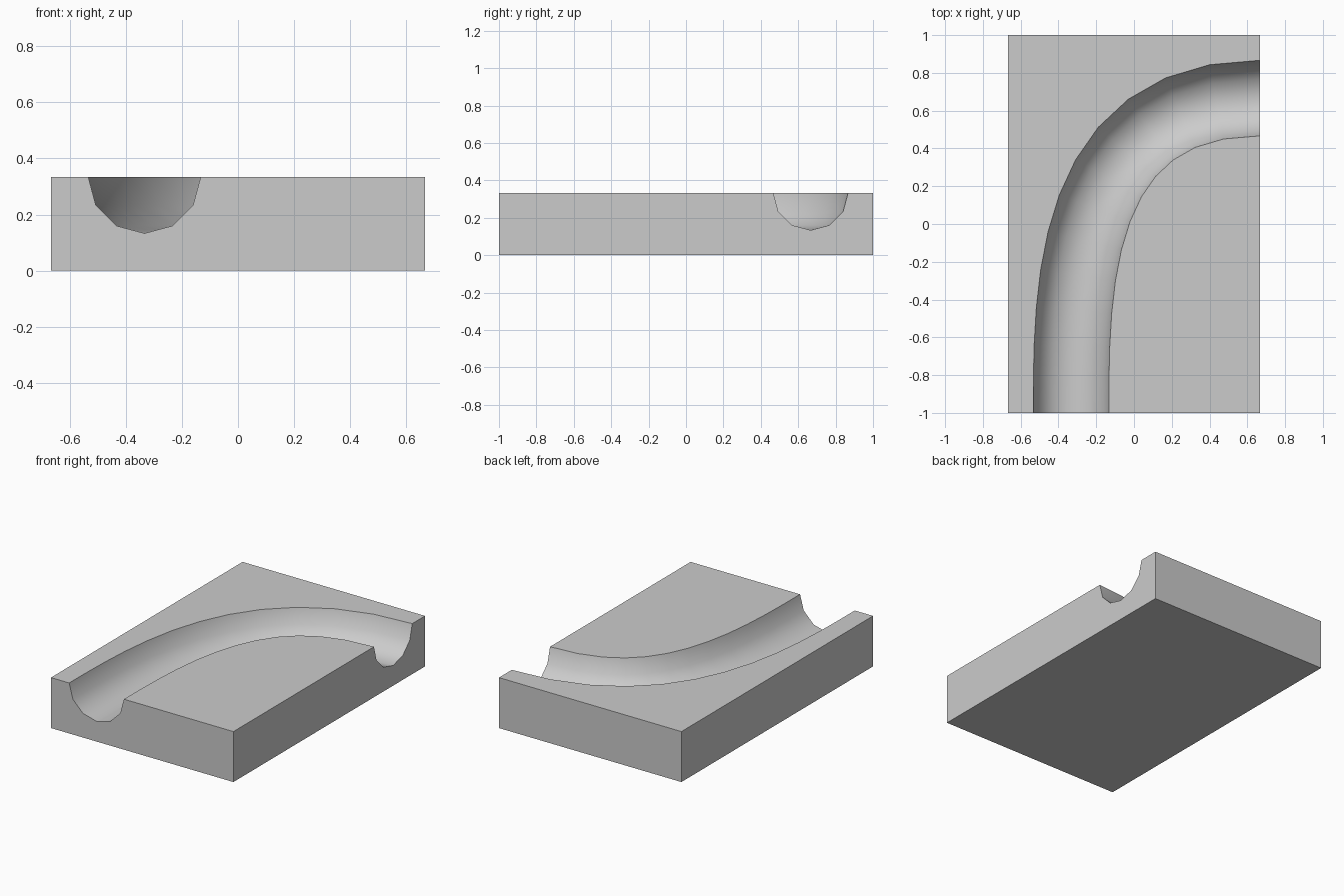
import bpy, bmesh, math
from mathutils import Vector

if "Cube" in bpy.data.objects:
    bpy.data.objects.remove(bpy.data.objects["Cube"])

W, L, H = 2 / 3, 1.0, 1 / 3      # half width, half length, height
R = 0.2                          # groove radius
STEPS, SIDES = 12, 6             # path segments, half-round segments

# Bezier centre line of the groove, from the front edge to the right edge
P = [Vector(p) for p in ((-1/3, -L), (-1/3, -1/3), (-1/3, 2/3), (W, 2/3))]


def path(t):
    s = 1 - t
    pos = s**3 * P[0] + 3*s*s*t * P[1] + 3*s*t*t * P[2] + t**3 * P[3]
    tan = s*s * (P[1]-P[0]) + 2*s*t * (P[2]-P[1]) + t*t * (P[3]-P[2])
    return pos, tan.normalized()


bm = bmesh.new()

# Half-round cross-sections, outer rim to inner rim
rows = []
for i in range(STEPS + 1):
    c, d = path(i / STEPS)
    n = Vector((-d.y, d.x))
    row = []
    for j in range(SIDES + 1):
        a = math.pi * j / SIDES
        q = c + n * R * math.cos(a)
        row.append(bm.verts.new((q.x, q.y, H - R * math.sin(a))))
    rows.append(row)

# Groove surface
for a, b in zip(rows, rows[1:]):
    for j in range(SIDES):
        bm.faces.new((a[j], a[j+1], b[j+1], b[j]))

# Block corners: front left, front right, back right, back left
corners = [(-W, -L), (W, -L), (W, L), (-W, L)]
b0, b1, b2, b3 = [bm.verts.new((x, y, 0)) for x, y in corners]
t0, t1, t2, t3 = [bm.verts.new((x, y, H)) for x, y in corners]

# Flat faces, with the groove cut out of the top, front and right side
outer = [r[0] for r in rows]
inner = [r[-1] for r in rows]
for face in ([b3, b2, b1, b0],
             [b0, b3, t3, t0],
             [b2, b3, t3, t2],
             [b0, b1, t1] + rows[0][::-1] + [t0],
             [b1, b2, t2] + rows[-1] + [t1],
             [t0] + outer + [t2, t3],
             [t1] + inner[::-1]):
    bm.faces.new(face)
bmesh.ops.recalc_face_normals(bm, faces=bm.faces)

mesh = bpy.data.meshes.new("curved_channel_block")
bm.to_mesh(mesh)
bm.free()
block = bpy.data.objects.new("curved_channel_block", mesh)
bpy.context.collection.objects.link(block)

# Smooth groove, sharp block edges
bpy.context.view_layer.objects.active = block
block.select_set(True)
bpy.ops.object.shade_smooth_by_angle(angle=math.radians(40))
